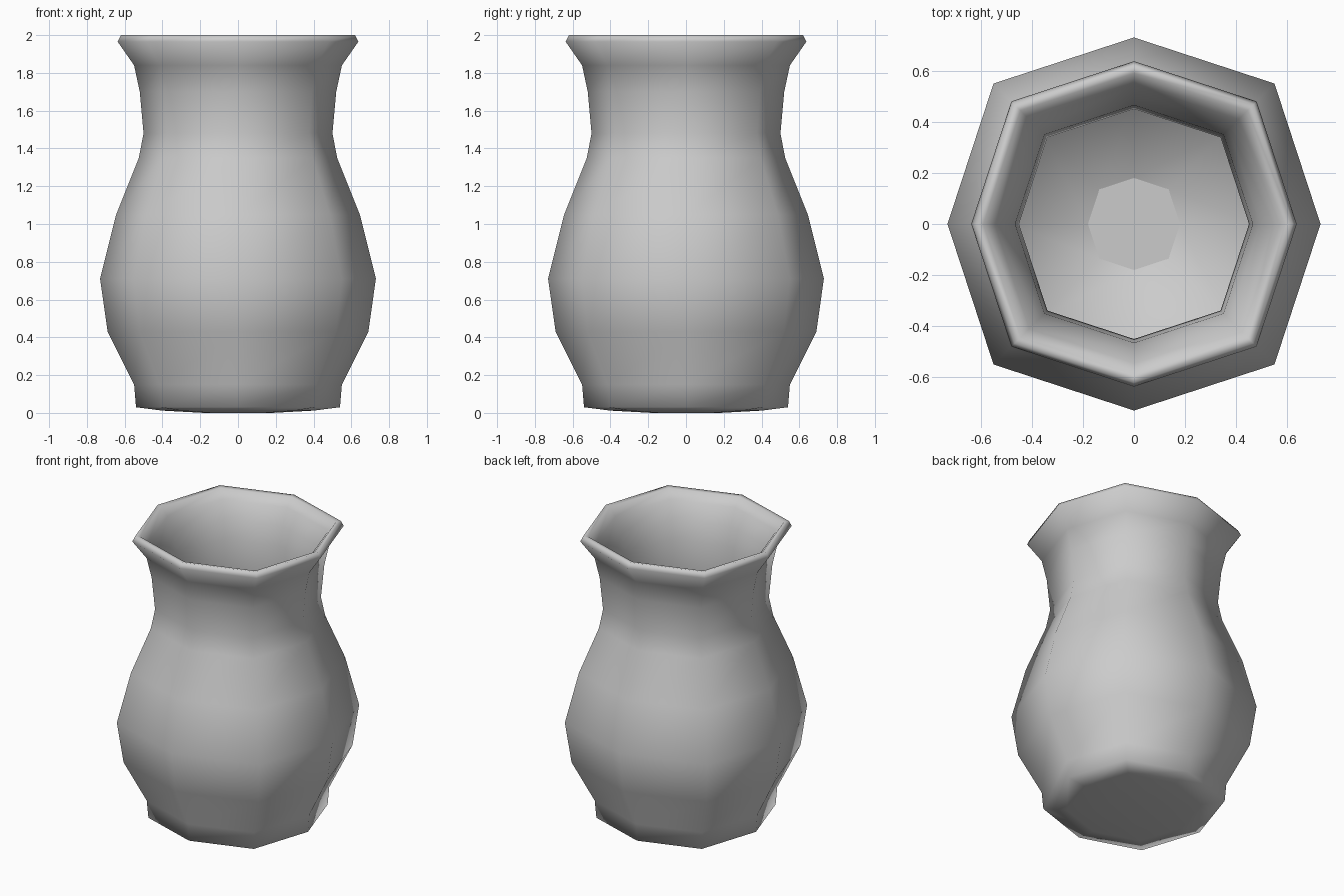
import bpy, bmesh, math

if "Cube" in bpy.data.objects:
    bpy.data.objects.remove(bpy.data.objects["Cube"])

# Lathe profile (radius toward the axes, height): underside, outer wall, lip, inner wall
profile = [(0.18, 0.0), (0.40, 0.012), (0.54, 0.03), (0.55, 0.15), (0.69, 0.43),
           (0.73, 0.71), (0.645, 1.05), (0.525, 1.35), (0.50, 1.48), (0.52, 1.70),
           (0.55, 1.84), (0.637, 1.965), (0.62, 2.0), (0.59, 1.995), (0.545, 1.94),
           (0.495, 1.83), (0.465, 1.70), (0.45, 1.48), (0.475, 1.34), (0.59, 1.04),
           (0.67, 0.71), (0.63, 0.45), (0.48, 0.22), (0.18, 0.09)]
SIDES = 8
DIAGONAL = 1.065  # diagonal corners sit slightly further out

bm = bmesh.new()


def ring(r, z):
    verts = []
    for i in range(SIDES):
        a = i * math.tau / SIDES
        k = r * (DIAGONAL if i % 2 else 1.0)
        verts.append(bm.verts.new((k * math.cos(a), k * math.sin(a), z)))
    return verts


# Vase walls
rings = [ring(r, z) for r, z in profile]
for low, high in zip(rings, rings[1:]):
    for i in range(SIDES):
        j = (i + 1) % SIDES
        bm.faces.new((low[i], low[j], high[j], high[i]))

# Closed underside and inner floor
bm.faces.new(rings[0][::-1])
floor = bm.faces.new(rings[-1])

bmesh.ops.recalc_face_normals(bm, faces=bm.faces[:])
mesh = bpy.data.meshes.new("vase")
for e in floor.edges:
    e.smooth = False
bm.to_mesh(mesh)
bm.free()

vase = bpy.data.objects.new("vase", mesh)
bpy.context.collection.objects.link(vase)
bpy.context.view_layer.objects.active = vase
vase.select_set(True)
bpy.ops.object.shade_smooth_by_angle(angle=math.radians(80), keep_sharp_edges=True)
